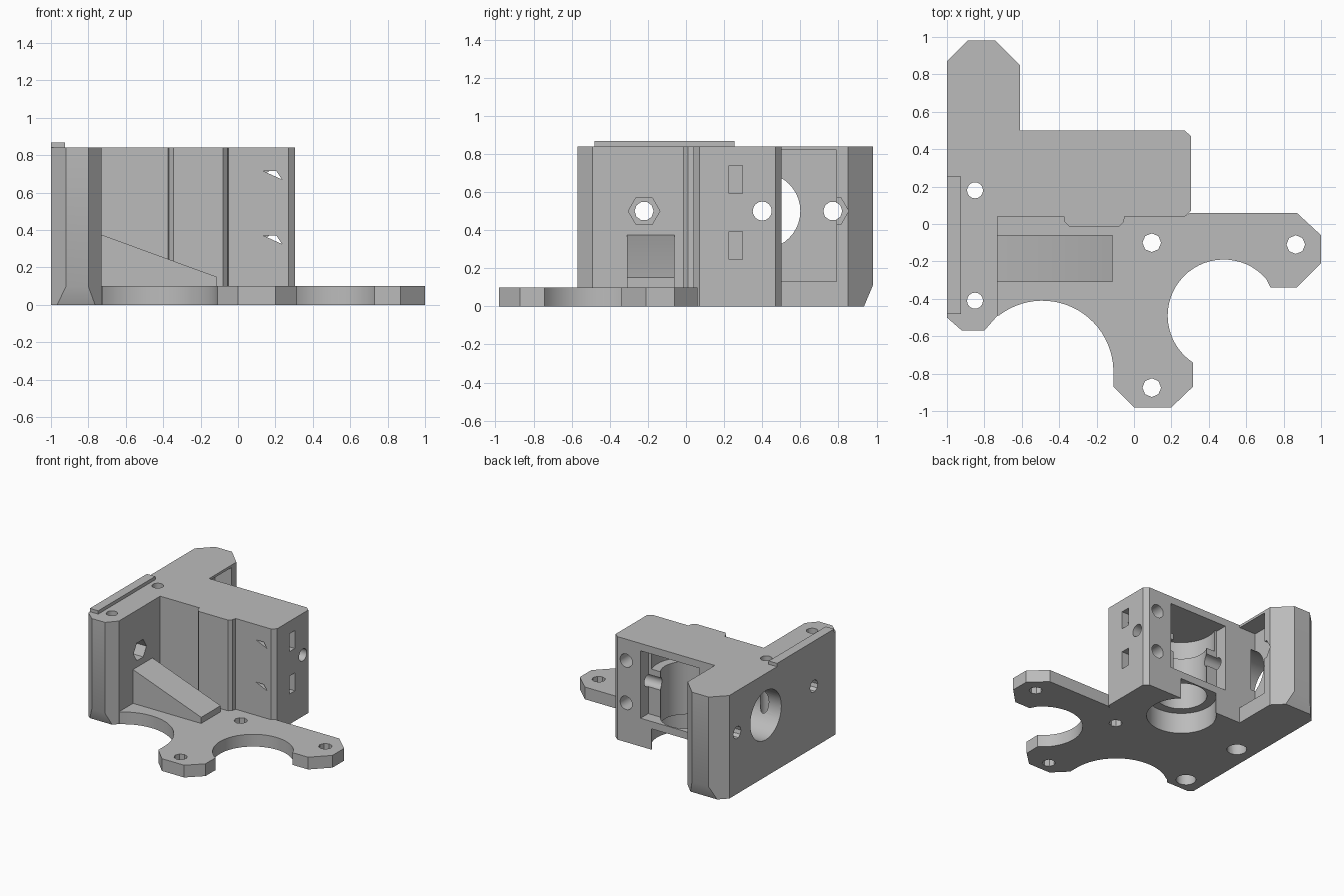
import bpy, bmesh, math
from mathutils import Matrix, Vector

if "Cube" in bpy.data.objects:
    bpy.data.objects.remove(bpy.data.objects["Cube"], do_unlink=True)

grey = bpy.data.materials.new("plain_grey")
grey.use_nodes = True
colour = (0.5, 0.5, 0.5, 1)
grey.diffuse_color = colour
grey.node_tree.nodes["Principled BSDF"].inputs["Base Color"].default_value = colour

# Maps profile (u, v) and extrusion w onto the chosen extrusion axis
AXES = {
    "x": lambda u, v, w: (w, u, v),
    "y": lambda u, v, w: (u, w, v),
    "z": lambda u, v, w: (u, v, w),
}


def prism(name, points, low, high, axis="z"):
    """Extrude a flat outline along an axis."""
    place = AXES[axis]
    bm = bmesh.new()
    rings = [[bm.verts.new(place(u, v, w)) for u, v in points] for w in (low, high)]
    bm.faces.new(rings[0])
    bm.faces.new(rings[1])
    n = len(points)
    for i in range(n):
        j = (i + 1) % n
        bm.faces.new((rings[0][i], rings[0][j], rings[1][j], rings[1][i]))
    bmesh.ops.recalc_face_normals(bm, faces=bm.faces)
    mesh = bpy.data.meshes.new(name)
    bm.to_mesh(mesh)
    bm.free()
    mesh.materials.append(grey)
    obj = bpy.data.objects.new(name, mesh)
    bpy.context.collection.objects.link(obj)
    return obj


def arc(cx, cy, r, start, end, steps):
    """Points along a circular arc, angles in degrees."""
    angles = [math.radians(start + (end - start) * i / steps) for i in range(steps + 1)]
    return [(cx + r * math.cos(a), cy + r * math.sin(a)) for a in angles]


def rect(u0, v0, u1, v1):
    return [(u0, v0), (u1, v0), (u1, v1), (u0, v1)]


def cut(target, points, low, high, axis="z"):
    """Subtract an extruded outline from the target."""
    cutter = prism("cutter", points, low, high, axis)
    cutter.hide_render = True
    mod = target.modifiers.new("cut", "BOOLEAN")
    mod.operation = "DIFFERENCE"
    mod.solver = "EXACT"
    mod.object = cutter
    bpy.context.view_layer.objects.active = target
    bpy.ops.object.modifier_apply(modifier=mod.name)
    bpy.data.objects.remove(cutter, do_unlink=True)


def drill(target, u, v, r, low, high, axis="z", sides=16):
    cut(target, arc(u, v, r, 0, 360 - 360 / sides, sides - 1), low, high, axis)


# Housing: long mounting wall and block with a bulge on its front
body = prism("housing", [
    (-1, -.5), (-.92, -.57), (-.8, -.57), (-.73, -.49), (-.73, .04),
    (-.375, .04), (-.37, .01), (-.345, -.015), (-.08, -.015), (-.055, .01),
    (-.05, .04), (.27, .04), (.305, .07), (.305, .47), (.27, .5),
    (-.61, .5), (-.61, .85), (-.74, .98), (-.89, .98), (-1, .87),
], 0, .84)

# Sloped undercuts at both ends of the wall
cut(body, [(.985, .12), (.93, -.01), (1.1, -.01), (1.1, .12)], -1.1, -.5, "x")
cut(body, [(-.575, .11), (-.525, -.01), (-.7, -.01), (-.7, .11)], -1.1, -.7, "x")

# Recess in the inner face of the wall
cut(body, rect(.5, .13, .79, .82), -.76, -.5, "x")

# Shaft cavity, bearing seats and the opening at the back
axis_x, axis_y = -.21, .3
drill(body, axis_x, axis_y, .26, -.1, .17, sides=40)
drill(body, axis_x, axis_y, .19, .1, .7, sides=32)
drill(body, axis_x, axis_y, .26, .6, .78, sides=40)
cut(body, rect(axis_x - .17, axis_y, axis_x + .17, .6), -.1, .17)
cut(body, rect(-.47, .4, .06, .6), .23, .78)

# Feed path and large socket along x
drill(body, .4, .5, .05, -1.2, .5, "x")
drill(body, .4, .5, .2, -1.1, -.72, "x", 40)

# Wall bolts with hexagonal nut pockets
for y, face in ((-.22, -.73), (.77, -.61)):
    drill(body, y, .5, .05, -1.2, -.4, "x", 10)
    drill(body, y, .5, .083, face - .12, -.4, "x", 6)

# Upright bolt holes with wider seats underneath
for y in (-.41, .18):
    drill(body, -.85, y, .043, -.1, 1)
    drill(body, -.85, y, .075, -.1, .1)

# Clamp screws, side nut slots and small front breakthroughs
for z in (.32, .665):
    drill(body, .19, z, .055, .1, .6, "y")
    cut(body, rect(.225, z - .073, .297, z + .073), .1, .4, "x")
    cut(body, [(.135, z + .05), (.205, z + .05), (.235, z + .005)], -.1, .2, "y")

# Motor plate with two round clearances
outline = [(-.73, .04), (-.73, -.49)]
outline += arc(-.49, -.79, .38, 128, 2, 24)
outline += [(-.11, -.87), (0, -.98), (.2, -.98), (.315, -.87)]
outline += arc(.48, -.49, .3, 237, 35, 32)[:]
outline = [p for p in outline if not (p[0] > .72 and p[1] > -.35)]
outline += [(.73, -.34), (.87, -.34), (1, -.21), (1, -.06), (.87, .06), (.3, .06), (.27, .04)]
plate = prism("motor_plate", outline, 0, .1)
for x, y in ((.095, -.1), (.095, -.875), (.865, -.11)):
    drill(plate, x, y, .05, -.1, .2, sides=8)

# Sloped brace and the thin rail on top of the wall
prism("sloped_brace", [(-.74, .09), (-.115, .09), (-.115, .15), (-.73, .375), (-.74, .375)],
      -.31, -.06, "y")
prism("top_rail", rect(-1, -.48, -.925, .255), .83, .867)

# Crisp edges with smooth bores
for obj in list(bpy.context.scene.objects):
    if obj.type == "MESH" and obj.data.materials and obj.data.materials[0] == grey:
        bpy.ops.object.select_all(action="DESELECT")
        obj.select_set(True)
        bpy.context.view_layer.objects.active = obj
        bpy.ops.object.shade_smooth_by_angle(angle=math.radians(25))
